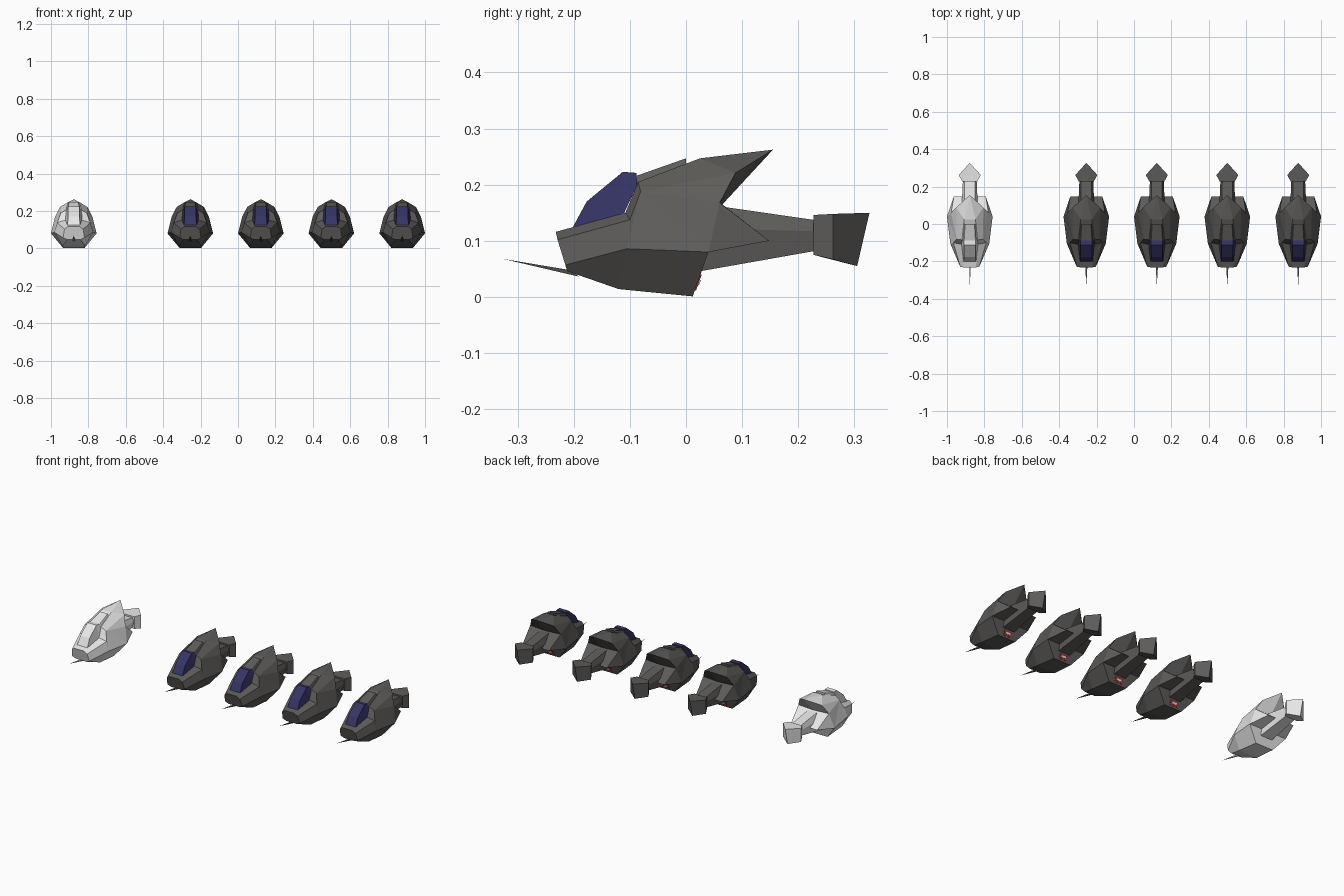
import bpy, bmesh
from mathutils import Vector

if "Cube" in bpy.data.objects:
    bpy.data.objects.remove(bpy.data.objects["Cube"])


def material(name, rgb):
    m = bpy.data.materials.new(name)
    m.diffuse_color = (*rgb, 1)
    m.use_nodes = True
    m.node_tree.nodes["Principled BSDF"].inputs["Base Color"].default_value = m.diffuse_color
    return m


DARK = material("charcoal", (0.11, 0.106, 0.1))
WHITE = material("white", (0.8, 0.8, 0.8))
BLUE = material("navy glass", (0.035, 0.035, 0.13))
RED = material("red", (0.35, 0.03, 0.03))


def mirrored(name, pts, faces, mat, x):
    """Half mesh from named points, mirrored over x = 0. Suffix 'c' = same point on the centre line."""
    bm = bmesh.new()
    for side in (1, -1):
        for f in faces.split(","):
            vs = []
            for key in f.split():
                p = Vector(pts[key.rstrip("c")])
                p.x = 0 if key.endswith("c") else p.x * side
                if p not in vs:
                    vs.append(p)
            bm.faces.new([bm.verts.new(p) for p in vs])
    bmesh.ops.remove_doubles(bm, verts=bm.verts, dist=1e-5)
    bmesh.ops.recalc_face_normals(bm, faces=bm.faces)
    me = bpy.data.meshes.new(name)
    bm.to_mesh(me)
    bm.free()
    ob = bpy.data.objects.new(name, me)
    me.materials.append(mat)
    ob.location.x = x
    bpy.context.collection.objects.link(ob)
    return ob


def plate(name, x, size, mat, y, z):
    bpy.ops.mesh.primitive_cube_add(size=1, location=(x, y, z), rotation=(-0.34, 0, 0))
    ob = bpy.context.object
    ob.name = name
    ob.scale = size
    ob.data.materials.append(mat)


# hull: T top edge, S shoulder, L lower edge, B keel edge, N notch, W wing tip
HULL = {
    "T0": (.032, -.232, .116), "S0": (.05, -.229, .102), "L0": (.057, -.215, .057), "B0": (.035, -.212, .046),
    "T1": (.047, -.108, .15), "S1": (.088, -.1, .1375), "L1": (.104, -.105, .086), "B1": (.06, -.12, .014),
    "T2": (.042, -.085, .205), "S2": (.07, -.081, .1875),
    "T3": (.03, .025, .247), "S3": (.073, .088, .221), "L3": (.122, .04, .08), "B3": (.057, .012, .001),
    "P": (0, .155, .2625), "N": (.1, .06, .168), "W": (.085, .148, .1), "C": (0, .065, .165),
}
HULL_FACES = (
    "T0 T0c L0c L0 S0,L0 L0c B0c B0,"                       # nose
    "T0 T1 T1c T0c,T1 T2 T2c T1c,T2 T3 T3c T2c,T3 P T3c,"   # top
    "T0 S0 S1 T1,T1 S1 S2 T2,T2 S2 S3 T3,T3 S3 P,"          # canopy frame and shoulder
    "S0 L0 L1 S1,S1 L1 S2,L1 L3 S2,S2 L3 N,S2 N S3,N L3 W,"  # flank
    "L0 B0 B1 L1,L1 B1 B3 L3,B0 B0c B1c B1,B1 B1c B3c B3,"  # belly
    "B3 B3c L3c L3,L3 L3c Wc W,W Wc C N,N C P S3"           # stern
)

CANOPY = {
    "a": (.034, -.204, .12), "b": (.03, -.177, .17), "c1": (.03, -.1125, .223), "d": (.03, -.088, .221),
    "e": (.044, -.11, .15), "f": (.042, -.0875, .198), "g": (.04, -.15, .135),
}
CANOPY_FACES = "a ac bc b,b bc c1c c1,c1 c1c dc d,d dc fc f,a b g,b c1 e g,c1 d f e,a g gc ac,g e ec gc,e f fc ec"

SPINE = {
    "a": (.03, -.088, .216), "b": (.025, 0, .247), "c1": (.038, -.088, .199), "d": (.034, 0, .229),
}
SPINE_FACES = "a ac bc b,a b d c1,a c1 c1c ac,b bc dc d,c1 d dc c1c"

# boom: six-sided taper; tail: diamond in plan
BOOM = {
    "a": (.03, .05, .163), "b": (.045, .05, .122), "c1": (.038, .026, .046),
    "d": (.027, .23, .137), "e": (.037, .23, .117), "f": (.03, .23, .082),
}
BOOM_FACES = "a ac dc d,a d e b,b e f c1,c1 f fc c1c,a b c1 c1c ac,d dc fc f e"

TAIL = {
    "a": (.04, .227, .146), "b": (.04, .227, .075), "c1": (.059, .262, .148), "d": (.059, .262, .067),
    "e": (0, .327, .15), "f": (0, .305, .055),
}
TAIL_FACES = "a ac bc b,a b d c1,c1 d f e,a c1 e ac,b bc f d"

NEEDLE = {"t": (0, -.327, .068), "a": (.007, -.208, .048), "b": (.005, -.19, .036)}
NEEDLE_FACES = "t a ac,t a b,t b bc,a ac bc b"

PARTS = [("hull", HULL, HULL_FACES), ("spine_panel", SPINE, SPINE_FACES), ("tail_boom", BOOM, BOOM_FACES),
         ("tail_fin", TAIL, TAIL_FACES), ("nose_needle", NEEDLE, NEEDLE_FACES)]

# one white craft and a row of four dark ones
for i, x in enumerate((-.878, -.255, .122, .499, .878)):
    body, glass = (WHITE, WHITE) if i == 0 else (DARK, BLUE)
    for name, pts, faces in PARTS:
        mirrored(f"{name}_{i}", pts, faces, body, x)
    mirrored(f"canopy_{i}", CANOPY, CANOPY_FACES, glass, x)
    if i:
        # painted badge on the stern step
        plate(f"stern_badge_{i}", x, (.05, .004, .03), RED, .021, .026)
        plate(f"stern_stripe_{i}", x, (.03, .004, .01), WHITE, .023, .026)
